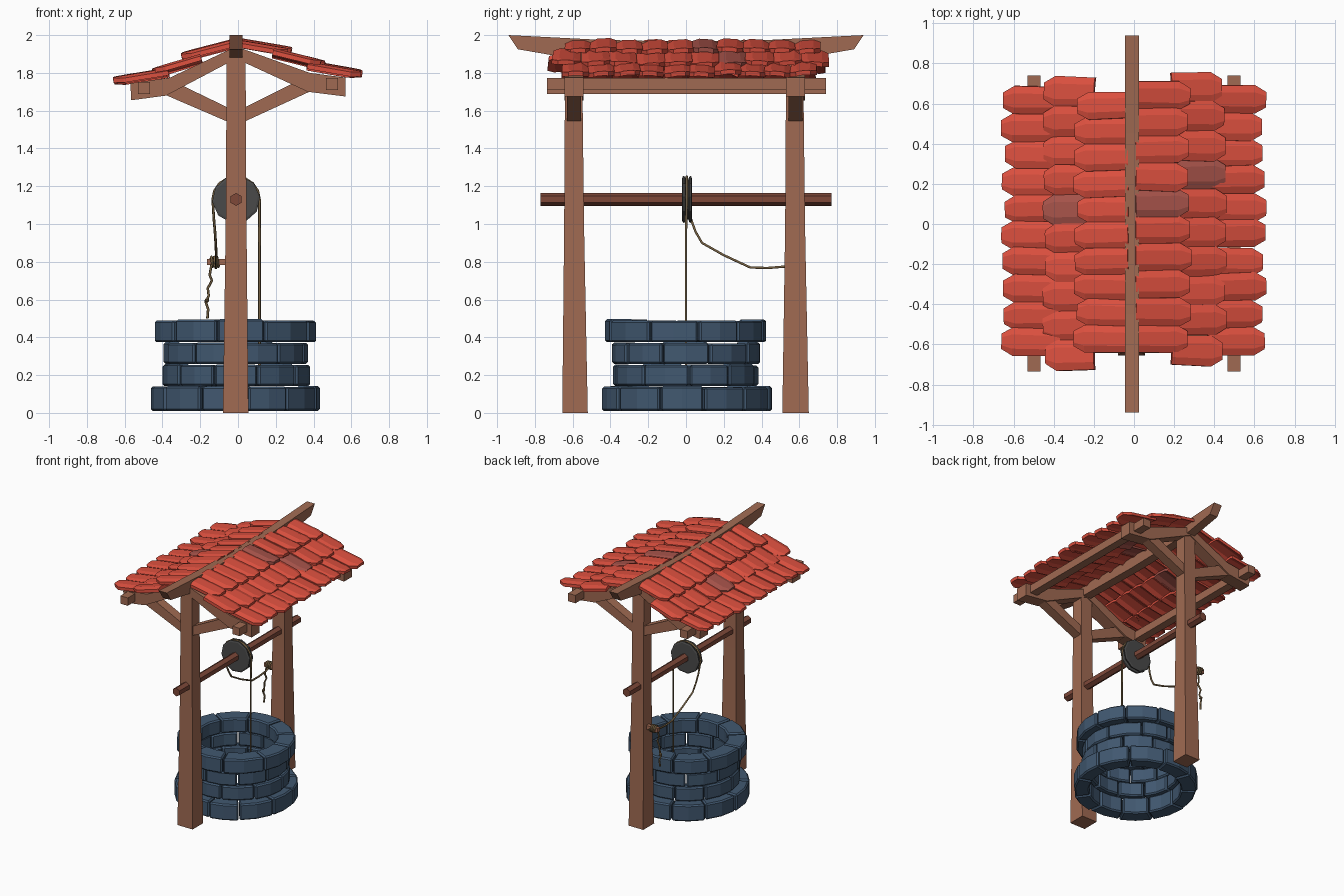
import bpy, bmesh, math, random
from mathutils import Vector, Matrix

if "Cube" in bpy.data.objects:
    bpy.data.objects.remove(bpy.data.objects["Cube"])
random.seed(4)
CX = -0.01  # centre line of the well in x


def material(name, r, g, b):
    m = bpy.data.materials.new(name)
    lin = [((c / 255 + 0.055) / 1.055) ** 2.4 for c in (r, g, b)]
    m.diffuse_color = (*lin, 1)
    m.use_nodes = True
    m.node_tree.nodes["Principled BSDF"].inputs["Base Color"].default_value = m.diffuse_color
    return m


WOOD = material("brown wood", 160, 106, 82)
DARKWOOD = material("dark red wood", 126, 72, 57)
STONE = material("slate blue stone", 65, 88, 112)
TILE = material("red tile", 218, 79, 62)
OLDTILE = material("faded tile", 165, 82, 73)
IRON = material("dark iron", 74, 74, 74)
ROPE = material("rope", 118, 97, 66)


def finish(name, bm, mats, bevel=0):
    bmesh.ops.recalc_face_normals(bm, faces=bm.faces)
    me = bpy.data.meshes.new(name)
    bm.to_mesh(me)
    bm.free()
    for m in mats:
        me.materials.append(m)
    ob = bpy.data.objects.new(name, me)
    bpy.context.collection.objects.link(ob)
    if bevel:
        b = ob.modifiers.new("bevel", "BEVEL")
        b.width, b.segments = bevel, 1
    return ob


def loft(bm, rings, mat=0):
    """Join equal rings of points into a closed solid."""
    vs = [[bm.verts.new(p) for p in r] for r in rings]
    n = len(vs[0])
    fs = [bm.faces.new(vs[0]), bm.faces.new(vs[-1])]
    for a, b in zip(vs, vs[1:]):
        for i in range(n):
            fs.append(bm.faces.new((a[i], a[(i + 1) % n], b[(i + 1) % n], b[i])))
    for f in fs:
        f.material_index = mat


def prism_y(name, profile, y0, y1, mat):
    bm = bmesh.new()
    loft(bm, [[(x, y, z) for x, z in profile] for y in (y0, y1)])
    return finish(name, bm, [mat])


def rope(name, pts, radius=0.007):
    cu = bpy.data.curves.new(name, "CURVE")
    cu.dimensions = "3D"
    cu.bevel_depth, cu.bevel_resolution, cu.use_fill_caps = radius, 1, True
    sp = cu.splines.new("POLY")
    sp.points.add(len(pts) - 1)
    for p, q in zip(sp.points, pts):
        p.co = (*q, 1)
    cu.materials.append(ROPE)
    ob = bpy.data.objects.new(name, cu)
    bpy.context.collection.objects.link(ob)
    bpy.ops.object.select_all(action="DESELECT")
    ob.select_set(True)
    bpy.context.view_layer.objects.active = ob
    bpy.ops.object.convert(target="MESH")


# Stone ring: four courses of bricks
def course(name, z0, z1, r0, r1, n, phase):
    bm = bmesh.new()
    edges = [(i + random.uniform(-0.1, 0.1)) * math.tau / n + phase for i in range(n)]
    for i in range(n):
        a0, a1 = edges[i], edges[(i + 1) % n] + (math.tau if i == n - 1 else 0)
        gap, dr = 0.004 / r1, random.uniform(-0.008, 0.008)
        dz = random.uniform(-0.006, 0.003)
        rings = []
        for t in (0, 0.5, 1):
            a = a0 + gap + (a1 - a0 - 2 * gap) * t
            c, s = math.cos(a), math.sin(a)
            rings.append([(CX + r * c, r * s, z) for r, z in
                          ((r0, z0), (r1 + dr, z0), (r1 + dr, z1 + dz), (r0, z1 + dz))])
        loft(bm, rings)
    finish(name, bm, [STONE], 0.01)


course("base_stones", 0.01, 0.14, 0.335, 0.45, 11, 0.25)
course("lower_stones", 0.142, 0.257, 0.31, 0.39, 10, 0.0)
course("upper_stones", 0.26, 0.372, 0.31, 0.387, 10, 0.33)
course("rim_stones", 0.374, 0.493, 0.295, 0.43, 10, 0.1)


# Posts, slightly tapered
def post(name, sections):
    bm = bmesh.new()
    loft(bm, [[(x0, y0, z), (x1, y0, z), (x1, y1, z), (x0, y1, z)]
              for z, x0, x1, y0, y1 in sections])
    finish(name, bm, [WOOD])


post("front_post", [(0, -0.08, 0.055, -0.655, -0.52), (1.0, -0.065, 0.045, -0.645, -0.54),
                    (1.89, -0.06, 0.04, -0.64, -0.55)])
post("back_post", [(0, -0.075, 0.055, 0.51, 0.65), (1.0, -0.062, 0.045, 0.525, 0.63),
                   (1.89, -0.06, 0.04, 0.53, 0.62)])

# Bent rafters and braces at both ends
for tag, yc in (("front", -0.593), ("back", 0.58)):
    prism_y(tag + "_left_rafter", [(CX, 1.94), (-0.36, 1.775), (-0.57, 1.745), (-0.565, 1.655),
                                   (-0.38, 1.68), (CX, 1.875)], yc - 0.05, yc + 0.05, WOOD)
    prism_y(tag + "_right_rafter", [(CX, 1.94), (0.38, 1.80), (0.57, 1.775), (0.57, 1.675),
                                    (0.37, 1.70), (CX, 1.875)], yc - 0.05, yc + 0.05, WOOD)
    prism_y(tag + "_left_brace", [(-0.04, 1.535), (-0.04, 1.61), (-0.33, 1.75), (-0.40, 1.69)],
            yc - 0.038, yc + 0.038, WOOD)
    prism_y(tag + "_right_brace", [(0.03, 1.54), (0.03, 1.615), (0.32, 1.76), (0.40, 1.71)],
            yc - 0.038, yc + 0.038, WOOD)

# Eaves beams running along the roof
for tag, x0, z0 in (("left", -0.53, 1.688), ("right", 0.465, 1.71)):
    prism_y(tag + "_eaves_beam", [(x0, z0), (x0 + 0.065, z0), (x0 + 0.065, z0 + 0.063),
                                  (x0, z0 + 0.063)], -0.735, 0.74, WOOD)

# Sagging ridge beam
bm = bmesh.new()
top = [(-0.94, 2.0), (-0.45, 1.975), (0, 1.965), (0.45, 1.975), (0.94, 2.0)]
bot = [(-0.89, 1.925), (-0.6, 1.875), (0, 1.865), (0.6, 1.875), (0.89, 1.925)]
loft(bm, [[(CX - 0.035, ya, za), (CX + 0.035, ya, za), (CX + 0.035, yb, zb), (CX - 0.035, yb, zb)]
          for (ya, za), (yb, zb) in zip(top, bot)])
finish("ridge_beam", bm, [WOOD])


# Roof tiles: arched section, clipped lower corners
def tile_row(name, up, tip, y0, y1, faded_y=None, n=10):
    bm = bmesh.new()
    w = (y1 - y0) / n
    d = Vector((tip[0] - up[0], 0, tip[1] - up[1]))
    length = d.length
    d.normalize()
    side = Vector((0, 1, 0))
    nrm = d.cross(side)
    if nrm.z < 0:
        nrm = -nrm
    for i in range(n):
        yc = y0 + (i + 0.5) * w
        faded = faded_y is not None and abs(yc - faded_y) <= w / 2
        rot = (Matrix.Rotation(random.uniform(-0.09, 0.09), 3, d)
               @ Matrix.Rotation(random.uniform(-0.03, 0.03), 3, nrm))
        el, lift = random.uniform(-0.015, 0.01), random.uniform(-0.007, 0.005)
        org = Vector((up[0], yc, up[1]))
        t, rings = 0.024, []
        for k in (0, 1, 2):
            hw = (0.5 * w, 0.53 * w, 0.29 * w)[k]
            s = (0, length - 0.055 + el, length + el)[k]
            arch = (0.014, 0.014, 0.004)[k]
            sec = [(-hw, -arch), (-hw * 0.5, 0), (hw * 0.5, 0), (hw, -arch)]
            sec += [(u, v - t) for u, v in reversed(sec)]
            rings.append([org + rot @ (d * s + side * u + nrm * (v + lift)) for u, v in sec])
        loft(bm, rings, 1 if faded else 0)
    finish(name, bm, [TILE, OLDTILE])


tile_row("left_top_tiles", (-0.03, 1.972), (-0.295, 1.903), -0.64, 0.66)
tile_row("left_middle_tiles", (-0.20, 1.893), (-0.455, 1.818), -0.725, 0.73, 0.105)
tile_row("left_eaves_tiles", (-0.37, 1.822), (-0.655, 1.775), -0.66, 0.68)
tile_row("right_top_tiles", (0.01, 1.978), (0.28, 1.932), -0.64, 0.71, 0.115)
tile_row("right_middle_tiles", (0.19, 1.925), (0.455, 1.86), -0.70, 0.755, 0.31)
tile_row("right_eaves_tiles", (0.37, 1.862), (0.652, 1.812), -0.655, 0.69)


# Axle and grooved pulley
def ngon(r, n, turn=0.0):
    return [(CX + r * math.cos(math.tau * i / n + turn), 1.13 + r * math.sin(math.tau * i / n + turn))
            for i in range(n)]


prism_y("axle", ngon(0.034, 6, math.pi / 6), -0.77, 0.77, DARKWOOD)
bm = bmesh.new()
loft(bm, [[(x, y, z) for x, z in ngon(r, 10, 0.1)] for y, r in
          ((-0.02, 0.115), (-0.016, 0.127), (-0.006, 0.125), (0, 0.108), (0.012, 0.108),
           (0.018, 0.125), (0.027, 0.127), (0.031, 0.115))])
finish("pulley", bm, [IRON])

# Rope: down the well, over the pulley, across to the peg
arc = [(CX + 0.124 * math.cos(a), 0.004, 1.13 + 0.12 * math.sin(a))
       for a in [math.pi * i / 8 for i in range(9)]]
rope("main_rope", [(0.114, 0, 0.2), (0.114, 0, 0.95)] + arc +
     [(-0.128, 0.025, 1.03), (-0.122, 0.05, 0.96), (-0.118, 0.085, 0.90), (-0.115, 0.2, 0.835),
      (-0.115, 0.34, 0.77), (-0.118, 0.43, 0.767), (-0.12, 0.53, 0.775), (-0.125, 0.565, 0.785)])

# Peg on the back post, rope coils and loose end
bm = bmesh.new()
loft(bm, [[(x, 0.58 + y, 0.8 + z) for y, z in ((-0.016, -0.016), (0.016, -0.016),
     (0.016, 0.016), (-0.016, 0.016))] for x in (-0.165, -0.04)])
finish("rope_peg", bm, [WOOD])
rope("peg_coils", [(-0.145 + 0.045 * i / 24, 0.58 + 0.026 * math.cos(i * math.pi / 4),
                    0.8 + 0.026 * math.sin(i * math.pi / 4)) for i in range(25)])
rope("loose_end", [(-0.14, 0.56, 0.785), (-0.15, 0.556, 0.73), (-0.138, 0.56, 0.70),
                   (-0.16, 0.565, 0.66), (-0.155, 0.555, 0.62), (-0.17, 0.56, 0.585),
                   (-0.158, 0.565, 0.55), (-0.162, 0.56, 0.50)])
bm = bmesh.new()
bmesh.ops.create_icosphere(bm, subdivisions=1, radius=0.014,
                           matrix=Matrix.Translation((-0.165, 0.56, 0.595)))
finish("rope_knot", bm, [ROPE])
